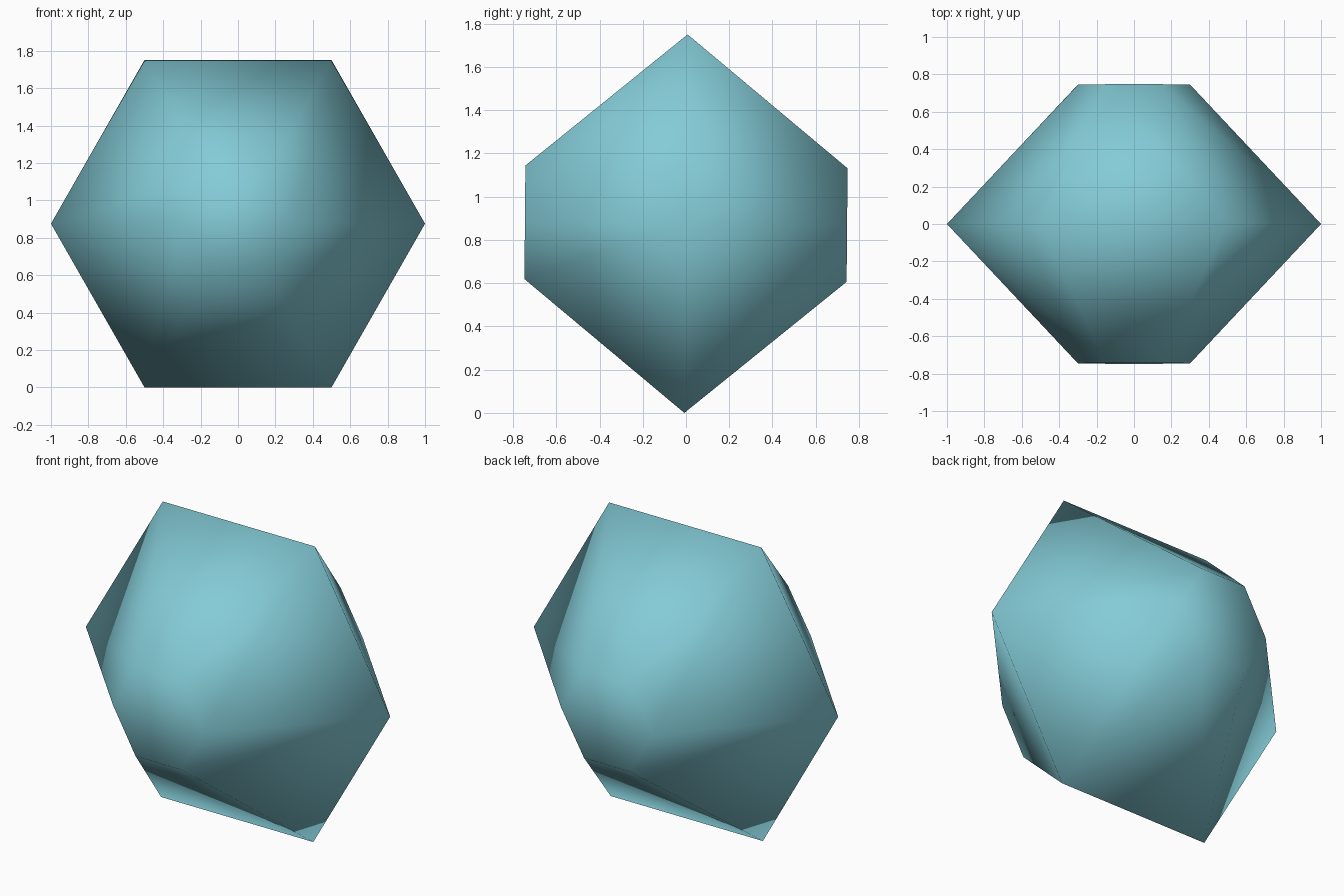
import bpy, bmesh, math
from mathutils import Matrix

if "Cube" in bpy.data.objects:
    bpy.data.objects.remove(bpy.data.objects["Cube"])

mat = bpy.data.materials.new("pale teal")
mat.diffuse_color = (0.23, 0.60, 0.68, 1)
mat.use_nodes = True
mat.node_tree.nodes["Principled BSDF"].inputs["Base Color"].default_value = mat.diffuse_color

bm = bmesh.new()


def hex_ring(radius, y):
    """Six-sided ring standing in the xz plane."""
    return [bm.verts.new((radius * math.cos(math.pi / 3 * i), y,
                          1.0104 * radius * math.sin(math.pi / 3 * i)))
            for i in range(6)]


# Small front cap, wide girdle, small back cap
rings = [hex_ring(0.3, -0.745), hex_ring(1.0, 0.0), hex_ring(0.3, 0.745)]
for a, b in zip(rings, rings[1:]):
    for i in range(6):
        j = (i + 1) % 6
        bm.faces.new((a[i], a[j], b[j], b[i]))
bm.faces.new(rings[0])
bm.faces.new(rings[-1])
bmesh.ops.recalc_face_normals(bm, faces=bm.faces)

# Slight backward lean, then stand it on the ground
bm.transform(Matrix.Translation((0, 0, 0.875)) @ Matrix.Rotation(math.radians(-0.5), 4, 'X'))
for f in bm.faces:
    f.smooth = True

mesh = bpy.data.meshes.new("faceted_stone")
bm.to_mesh(mesh)
bm.free()
mesh.materials.append(mat)
stone = bpy.data.objects.new("faceted_stone", mesh)
bpy.context.collection.objects.link(stone)
